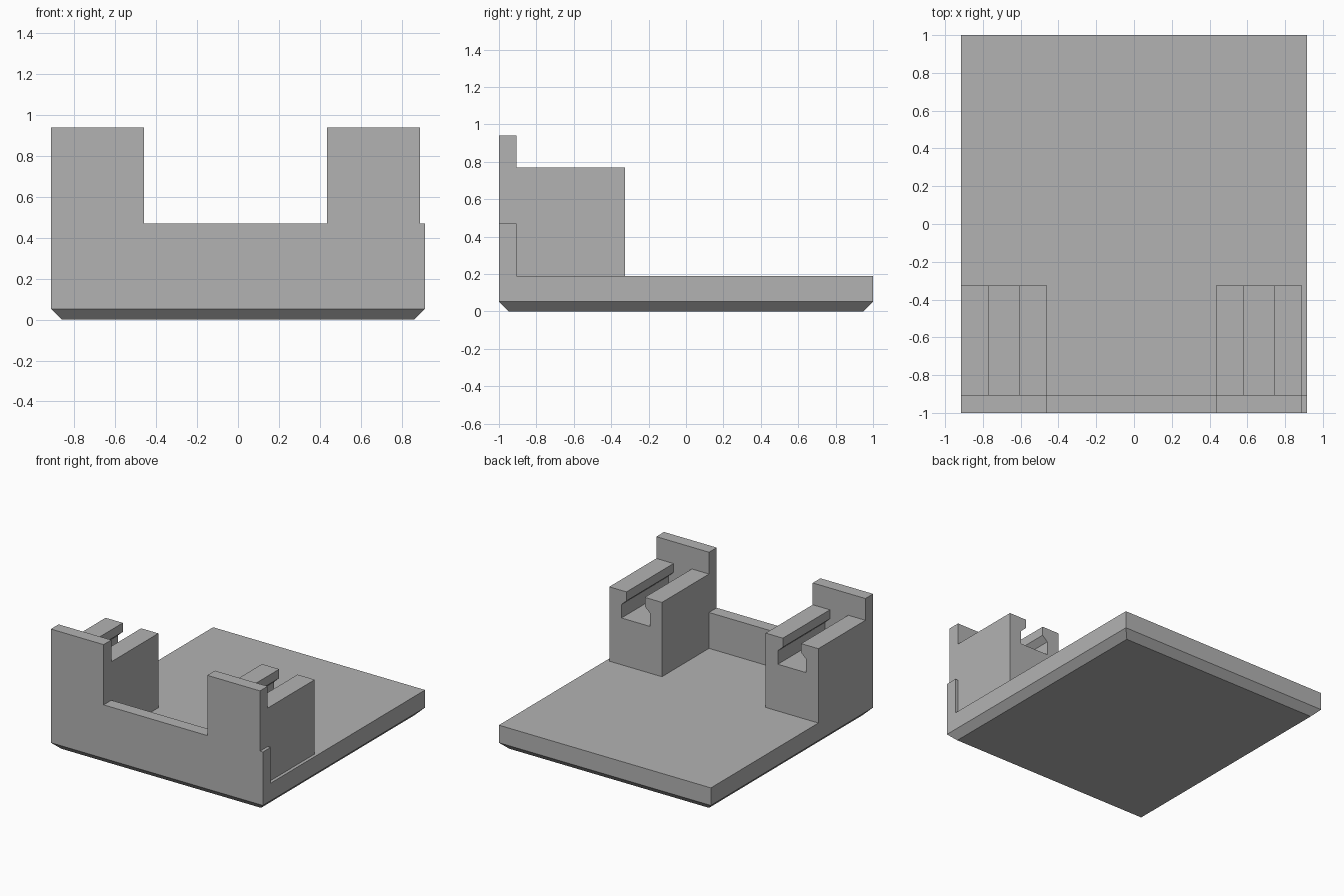
import bpy
import bmesh
from mathutils import Vector

cube = bpy.data.objects.get("Cube")
if cube:
    bpy.data.objects.remove(cube, do_unlink=True)

grey = bpy.data.materials.new("plain grey")
grey.use_nodes = True
colour = (0.45, 0.45, 0.45, 1)
grey.diffuse_color = colour
grey.node_tree.nodes["Principled BSDF"].inputs["Base Color"].default_value = colour

HALF_X = 0.915
FLOOR = 0.19        # top of the base plate
WALL_BACK = -0.905  # rear face of the front wall


def add_object(name, bm):
    bmesh.ops.recalc_face_normals(bm, faces=bm.faces)
    mesh = bpy.data.meshes.new(name)
    bm.to_mesh(mesh)
    bm.free()
    mesh.materials.append(grey)
    obj = bpy.data.objects.new(name, mesh)
    bpy.context.collection.objects.link(obj)
    return obj


def prism(name, outline, y0, y1):
    """Extrude an x-z outline from y0 to y1."""
    bm = bmesh.new()
    face = bm.faces.new([bm.verts.new((x, y0, z)) for x, z in outline])
    extruded = bmesh.ops.extrude_face_region(bm, geom=[face])["geom"]
    verts = [g for g in extruded if isinstance(g, bmesh.types.BMVert)]
    bmesh.ops.translate(bm, vec=Vector((0, y1 - y0, 0)), verts=verts)
    return add_object(name, bm)


# Base plate with a chamfered lower rim
bm = bmesh.new()
bmesh.ops.create_cube(bm, size=2)
for v in bm.verts:
    v.co = (v.co.x * HALF_X, v.co.y, FLOOR if v.co.z > 0 else 0)
rim = [e for e in bm.edges if all(v.co.z == 0 for v in e.verts)]
bmesh.ops.bevel(bm, geom=rim, offset=0.053, segments=1, affect="EDGES")
add_object("base_plate", bm)

# Front wall with two raised posts; the left post stops short of the edge
POST, RAIL = 0.94, 0.47
prism("front_wall", [
    (-HALF_X, FLOOR), (HALF_X, FLOOR), (HALF_X, RAIL), (0.89, RAIL),
    (0.89, POST), (0.435, POST), (0.435, RAIL),
    (-0.46, RAIL), (-0.46, POST), (-HALF_X, POST)], -1, WALL_BACK)

# Slotted blocks: narrow opening above a wider channel with sloped shoulders
TOP, HALF_W, SLOT, CHANNEL = 0.77, 0.2275, 0.079, 0.122
half = [(HALF_W, FLOOR), (HALF_W, TOP), (SLOT, TOP), (SLOT, 0.70),
        (CHANNEL, 0.66), (CHANNEL, 0.555)]
for name, centre in (("right_slotted_block", -0.6875), ("left_slotted_block", 0.6625)):
    outline = [(centre + x, z) for x, z in half]
    outline += [(centre - x, z) for x, z in reversed(half)]
    prism(name, outline, WALL_BACK, -0.325)
